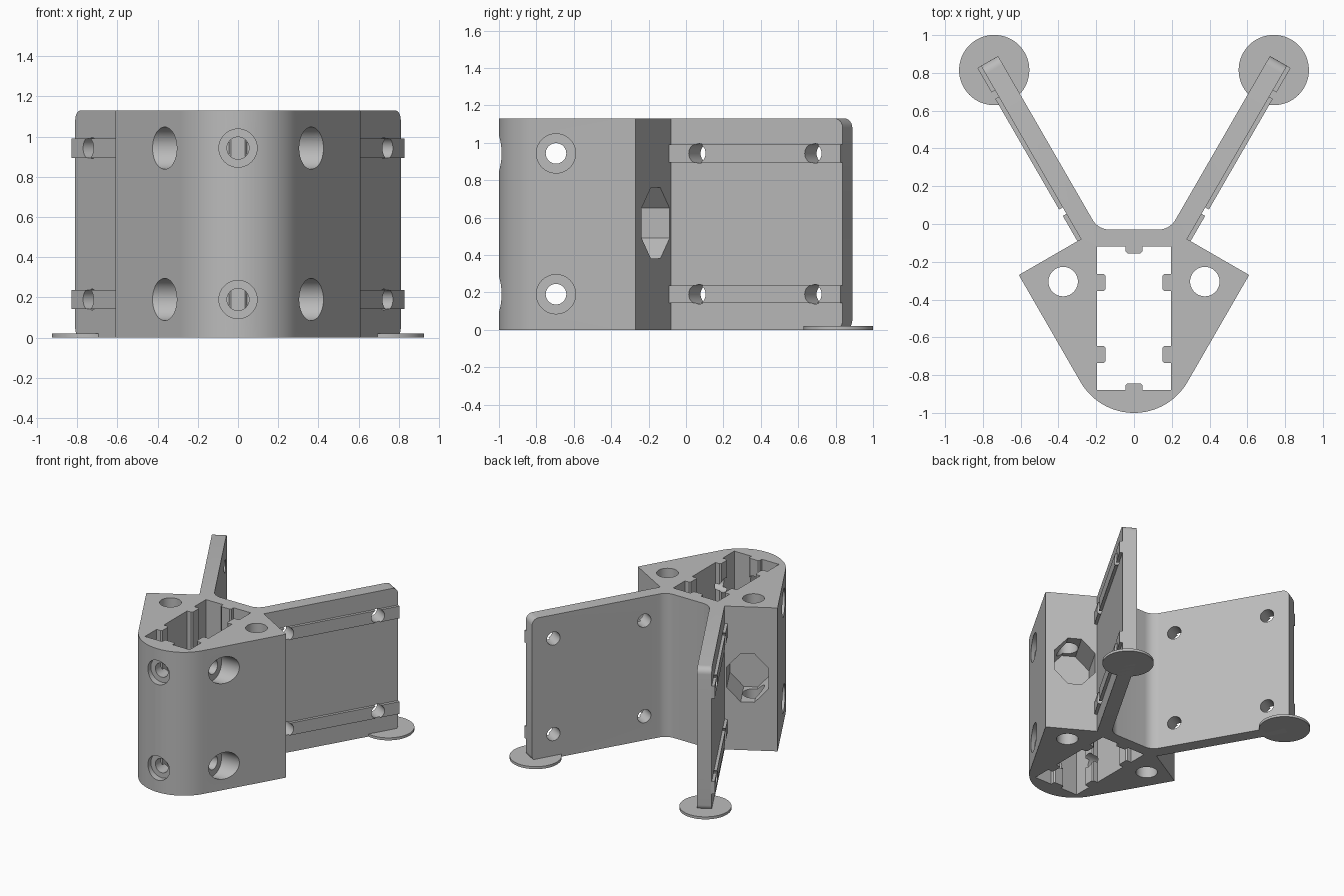
import bpy, bmesh
from math import sin, cos, pi, radians
from mathutils import Vector

if "Cube" in bpy.data.objects:
    bpy.data.objects.remove(bpy.data.objects["Cube"])

H = 1.13                    # overall height
LEVELS = (0.19, 0.943)      # bolt rows
ARM_N, RAIL_N, INNER_N = 0.283, 0.305, 0.1785   # offsets across the arm
ARM_START, ARM_END = 0.071, 1.13                # distances along the arm
ALONG = Vector((0.5, 0.866, 0))
ACROSS = Vector((0.866, -0.5, 0))
UP = Vector((0, 0, 1))

grey = bpy.data.materials.new("plain grey")
grey.use_nodes = True
colour = (0.5, 0.5, 0.5, 1)
grey.diffuse_color = colour
grey.node_tree.nodes["Principled BSDF"].inputs["Base Color"].default_value = colour


def arm_point(d, n, z=0.0):
    return ALONG * d + ACROSS * n + UP * z


def flip(p, side):
    return Vector((p[0] * side, p[1], p[2]))


def arc(cx, cy, r, a0, a1, steps):
    angles = [radians(a0 + (a1 - a0) * i / steps) for i in range(steps + 1)]
    return [Vector((cx + r * cos(a), cy + r * sin(a), 0)) for a in angles]


def mirrored(half):
    return half + [flip(p, -1) for p in reversed(half)]


def prism(name, points, vec):
    """Extrude a closed outline along a vector."""
    bm = bmesh.new()
    face = bm.faces.new([bm.verts.new(p) for p in points])
    new = bmesh.ops.extrude_face_region(bm, geom=[face], use_keep_orig=True)
    moved = [g for g in new["geom"] if isinstance(g, bmesh.types.BMVert)]
    bmesh.ops.translate(bm, verts=moved, vec=vec)
    bmesh.ops.recalc_face_normals(bm, faces=bm.faces)
    mesh = bpy.data.meshes.new(name)
    bm.to_mesh(mesh)
    bm.free()
    mesh.materials.append(grey)
    ob = bpy.data.objects.new(name, mesh)
    bpy.context.collection.objects.link(ob)
    return ob


def ring(centre, u, v, r, count=40):
    return [centre + u * (r * cos(2 * pi * i / count)) + v * (r * sin(2 * pi * i / count))
            for i in range(count)]


def rod(centre, axis, u, v, r):
    return prism("cutter", ring(Vector(centre), u, v, r), axis)


def cut(ob, cutters):
    for c in cutters:
        c.hide_render = True
        m = ob.modifiers.new("cut", 'BOOLEAN')
        m.operation, m.solver, m.object = 'DIFFERENCE', 'EXACT', c
    bpy.context.view_layer.update()
    ev = ob.evaluated_get(bpy.context.evaluated_depsgraph_get())
    mesh = bpy.data.meshes.new_from_object(ev)
    ob.modifiers.clear()
    ob.data = mesh


def smooth(ob):
    bpy.ops.object.select_all(action='DESELECT')
    ob.select_set(True)
    bpy.context.view_layer.objects.active = ob
    bpy.ops.object.shade_smooth_by_angle(angle=radians(25))


# Sleeve with two splayed arms, as one outline
half = arc(0, -0.673, 0.327, -90, -30, 16)[1:]
half += [arm_point(ARM_START, 0.663), arm_point(ARM_START, ARM_N),
         arm_point(ARM_END, ARM_N), arm_point(ARM_END, INNER_N)]
half += arc(0.129, 0.074, 0.104, -30, -90, 8)
bracket = prism("bracket_body", mirrored(half), UP * H)

# Rounded top and bottom corners at the arm tips
bm = bmesh.new()
bm.from_mesh(bracket.data)
tips = [e for e in bm.edges
        if all(v.co.y > 0.75 for v in e.verts)
        and abs(e.verts[0].co.z - e.verts[1].co.z) < 0.01]
bmesh.ops.bevel(bm, geom=tips, offset=0.05, segments=6, profile=0.5, affect='EDGES')
bm.to_mesh(bracket.data)
bm.free()

# Central channel with guide ribs
X, Y = Vector((1, 0, 0)), Vector((0, 1, 0))
wall, rib, ch = 0.195, 0.045, 0.01
channel = [(rib - ch, -0.845), (rib, -0.855), (rib, -0.88), (wall, -0.88)]
for y in (-0.69, -0.31):
    channel += [(wall, y - rib), (wall - rib + ch, y - rib), (wall - rib, y - rib + ch),
                (wall - rib, y + rib - ch), (wall - rib + ch, y + rib), (wall, y + rib)]
channel += [(wall, -0.12), (rib, -0.12), (rib, -0.145), (rib - ch, -0.155)]
outline = mirrored([Vector((x, y, -0.1)) for x, y in channel])
cutters = [prism("cutter", outline, UP * (H + 0.2))]

# Bolt holes and counterbores in the sleeve
for z in LEVELS:
    cutters.append(rod((0, -1.1, z), Y * 0.5, X, UP, 0.055))
    cutters.append(rod((0, -1.1, z), Y * 0.15, X, UP, 0.095))
    cutters.append(rod((-0.8, -0.695, z), X * 1.6, Y, UP, 0.055))
    for s in (1, -1):
        cutters.append(rod((0.27 * s, -0.695, z), X * s * 0.5, Y, UP, 0.105))

arm_cutters = []
for s in (1, -1):
    # Vertical rod holes
    cutters.append(rod((0.375 * s, -0.305, -0.1), UP * (H + 0.2), X, Y, 0.078))
    # Eight-sided pockets in the shoulders
    pocket = []
    for w, h in ((0.15, 0.08), (0.05, 0.19)):
        pocket.append((w, h))
    pocket += [(-w, h) for w, h in reversed(pocket)]
    pocket += [(-w, -h) for w, h in pocket]
    pts = [flip(arm_point(ARM_START + 0.1, 0.448 + w, 0.57 + h), s) for w, h in pocket]
    cutters.append(prism("cutter", pts, flip(ALONG, s) * -0.36))
    # Bolt holes through the arms
    for z in LEVELS:
        for d in (0.245, 0.961):
            arm_cutters.append(rod(flip(arm_point(d, 0.1, z), s), flip(ACROSS, s) * 0.3,
                                   flip(ALONG, s), UP, 0.052))
cut(bracket, cutters + arm_cutters)
smooth(bracket)

for s, side in ((1, "left"), (-1, "right")):
    # Raised rails on the outer arm faces
    for z, row in zip(LEVELS, ("lower", "upper")):
        pts = [flip(arm_point(d, n, z - 0.048), s) for d, n in
               ((ARM_START, ARM_N - 0.005), (ARM_START, RAIL_N),
                (ARM_END, RAIL_N), (ARM_END, ARM_N - 0.005))]
        rail = prism(f"{row}_rail_{side}", pts, UP * 0.096)
        cut(rail, arm_cutters)
        smooth(rail)
    # Round foot pads under the arm tips
    pad = prism(f"foot_pad_{side}", ring(Vector((0.74 * s, 0.815, 0)), X, Y, 0.186, 64), UP * 0.02)
    smooth(pad)

for c in cutters + arm_cutters:
    bpy.data.objects.remove(c)
